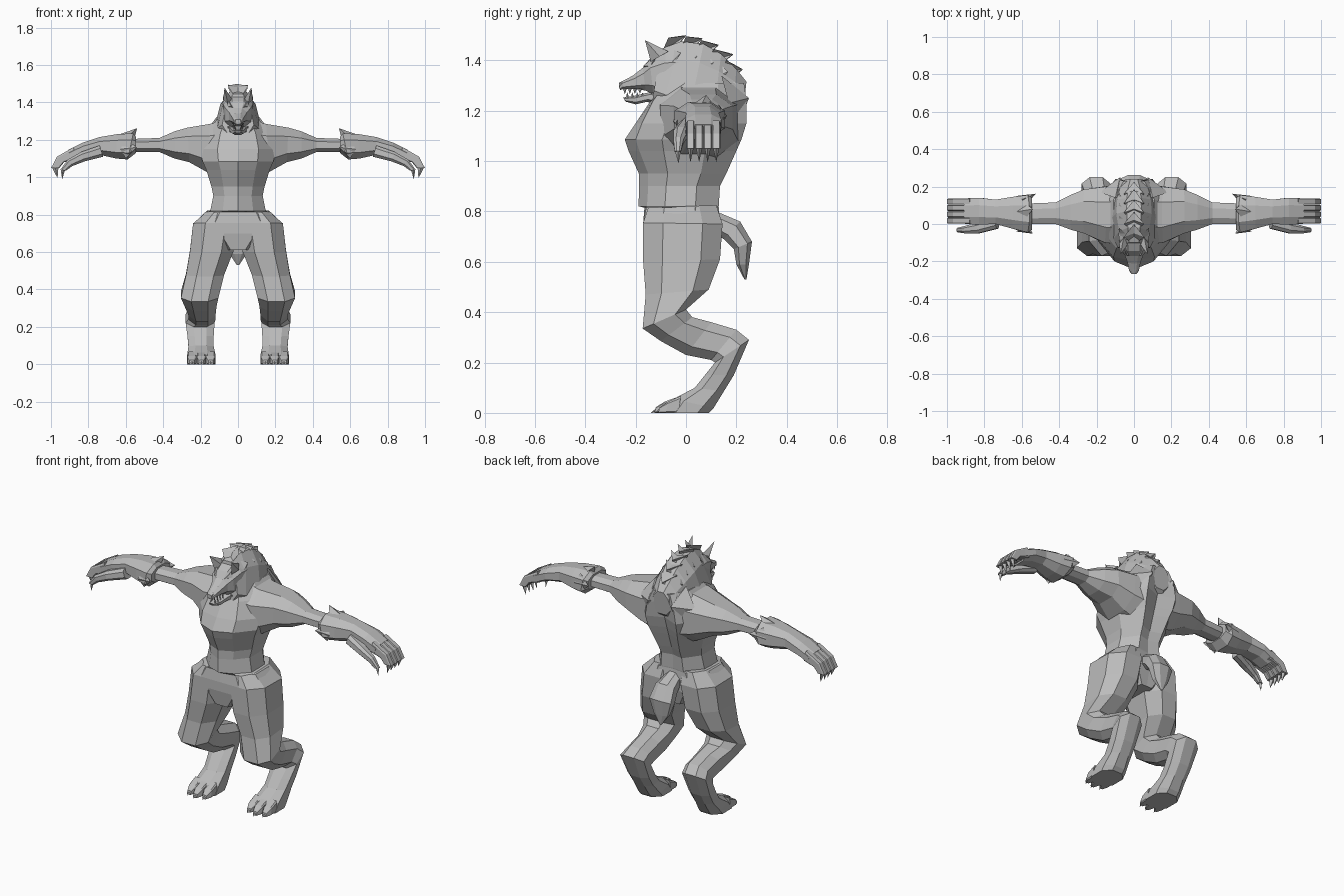
import bpy, bmesh, math
from mathutils import Vector as V

fur = bpy.data.materials.new("grey_fur")
fur.diffuse_color = (0.5, 0.5, 0.5, 1)

OCT = [(-1, -.45), (-1, .45), (-.5, 1), (.5, 1), (1, .45), (1, -.45), (.5, -1), (-.5, -1)]
# Squarer section for fingers, toes and thighs
BOX = [(-1, -.75), (-1, .75), (-.7, 1), (.8, 1), (1, .75), (1, -.75), (.8, -1), (-.7, -1)]
# Narrow crown, wide lower sides (for the mane)
BELL = [(-1, -.3), (-1, .3), (-.55, .72), (.35, 1), (1, .4), (1, -.4), (.35, -1), (-.55, -.72)]


def finish(name, bm, mirror):
    bmesh.ops.recalc_face_normals(bm, faces=bm.faces)
    me = bpy.data.meshes.new(name)
    bm.to_mesh(me)
    bm.free()
    me.materials.append(fur)
    ob = bpy.data.objects.new(name, me)
    bpy.context.collection.objects.link(ob)
    if mirror:
        ob.modifiers.new("mirror", 'MIRROR').use_mirror_merge = False
    return ob


def add_loft(bm, rings):
    vs = [[bm.verts.new(p) for p in r] for r in rings]
    n = len(vs[0])
    for r, s in zip(vs, vs[1:]):
        for i in range(n):
            j = (i + 1) % n
            bm.faces.new((r[i], r[j], s[j], s[i]))
    bm.faces.new(vs[0])
    bm.faces.new(vs[-1])


def loft(name, rings, mirror=False):
    bm = bmesh.new()
    add_loft(bm, rings)
    return finish(name, bm, mirror)


def ring(a, b, side, shape=OCT):
    """Cross-section between edge points a and b, with half-width vector side."""
    c, u = (a + b) / 2, (b - a) / 2
    return [c + u * p + side * q for p, q in shape]


def x_ring(ya, za, yb, zb, x0, x1, shape=OCT):
    m = (x0 + x1) / 2
    return ring(V((m, ya, za)), V((m, yb, zb)), V(((x1 - x0) / 2, 0, 0)), shape)


def y_ring(xa, za, xb, zb, y0, y1, shape=OCT):
    m = (y0 + y1) / 2
    return ring(V((xa, m, za)), V((xb, m, zb)), V((0, (y1 - y0) / 2, 0)), shape)


def spikes(name, items, mirror=False):
    """Four-sided pyramids: base centre, tip, half-width and half-depth vectors."""
    bm = bmesh.new()
    for c, t, w, d in items:
        c, w, d = V(c), V(w), V(d)
        base = [bm.verts.new(p) for p in (c + w, c + d, c - w, c - d)]
        tip = bm.verts.new(t)
        bm.faces.new(base)
        for i in range(4):
            bm.faces.new((base[i], base[(i + 1) % 4], tip))
    return finish(name, bm, mirror)


# Torso: height, front centre, front side, half width, back side, spine
rows = [(.61, -.155, -.155, .07, .11, .11), (.70, -.17, -.17, .17, .135, .13),
        (.755, -.17, -.17, .225, .135, .13), (.815, -.165, -.158, .175, .13, .12),
        (.82, -.188, -.155, .148, .13, .12), (.90, -.187, -.15, .132, .135, .12),
        (.95, -.187, -.15, .142, .16, .135), (1.04, -.228, -.185, .17, .20, .165),
        (1.085, -.243, -.20, .19, .22, .18), (1.15, -.20, -.175, .20, .24, .2),
        (1.24, -.14, -.13, .17, .24, .22), (1.31, -.08, -.08, .11, .23, .23)]
torso = []
for z, fc, fs, w, bs, bc in rows:
    m, d = (fs + bs) / 2, (bs - fs) / 2
    half = [(.55 * w, fs), (w, m - .5 * d), (w, m + .35 * d), (.5 * w, bs)]
    pts = [(0, fc)] + half + [(0, bc)] + [(-x, y) for x, y in reversed(half)]
    torso.append([V((x, y, z)) for x, y in pts])
loft("torso", torso)

# Legs: thigh to knee, back to the hock, then down to the sole
loft("leg", [x_ring(*r) for r in (
    (-.15, .815, .12, .825, .02, .165), (-.17, .755, .145, .75, .0, .24),
    (-.17, .60, .135, .61, .025, .257), (-.16, .47, .09, .49, .075, .278),
    (-.172, .335, .0, .41, .105, .305), (-.10, .285, .025, .38, .115, .285),
    (.0, .23, .10, .36, .12, .265), (.10, .21, .20, .33, .12, .265),
    (.115, .20, .25, .29, .125, .28), (.075, .15, .19, .15, .13, .27),
    (.035, .10, .15, .085, .13, .265), (-.05, .055, .11, .02, .12, .272),
    (-.085, .0, .09, .0, .12, .272))], True)

# Toes and their claws
bm = bmesh.new()
for i in range(3):
    x, y = .146 + .05 * i, -.015 * (i == 1)
    add_loft(bm, [x_ring(-.02, .068, -.03, .0, x - .025, x + .025, BOX),
                  x_ring(-.07 + y, .045, -.08 + y, .0, x - .024, x + .024, BOX),
                  x_ring(-.105 + y, .022, -.11 + y, .0, x - .012, x + .012, BOX)])
finish("toes", bm, True)
spikes("toe_claws", [((.146 + .05 * i, -.10 - .015 * (i == 1), .012),
                      (.146 + .05 * i, -.125 - .015 * (i == 1), 0), (.01, 0, 0), (0, 0, .01))
                     for i in range(3)], True)

# Upper arm from inside the chest to the elbow
loft("upper_arm", [y_ring(*r) for r in (
    (.06, 1.31, .09, 1.0, -.11, .21), (.15, 1.285, .17, 1.03, -.10, .20),
    (.27, 1.265, .26, 1.08, -.05, .185), (.34, 1.245, .34, 1.10, -.03, .155),
    (.42, 1.21, .42, 1.135, .0, .115), (.56, 1.205, .56, 1.135, .0, .11))], True)

# Furry forearm, broad at the elbow, and the palm
loft("forearm", [y_ring(*r) for r in (
    (.545, 1.215, .545, 1.13, -.03, .14), (.56, 1.235, .59, 1.095, -.045, .155),
    (.65, 1.23, .65, 1.10, -.025, .145), (.74, 1.215, .74, 1.12, .0, .13),
    (.83, 1.185, .82, 1.11, -.003, .14), (.91, 1.145, .885, 1.085, .0, .137))], True)
spikes("elbow_tufts", [((.61, .06, 1.20), (.54, .08, 1.262), (0, .07, 0), (.05, 0, .02)),
                       ((.60, .13, 1.17), (.525, .162, 1.18), (0, 0, .055), (.03, .02, 0)),
                       ((.60, -.02, 1.15), (.54, -.052, 1.16), (0, 0, .05), (.03, -.02, 0))], True)

# Four curled fingers and a thumb
bm = bmesh.new()
for i in range(4):
    y = .018 + .034 * i
    add_loft(bm, [y_ring(*r, y - .0165, y + .0165, BOX) for r in (
        (.88, 1.16, .865, 1.10), (.968, 1.11, .93, 1.08), (.999, 1.05, .955, 1.05))])
add_loft(bm, [y_ring(*r) for r in (
    (.74, 1.17, .72, 1.11, -.025, .04), (.84, 1.135, .82, 1.085, -.05, .01),
    (.91, 1.095, .885, 1.06, -.05, -.01), (.95, 1.04, .92, 1.035, -.045, -.02))])
finish("fingers", bm, True)
claws = [((.978, .018 + .034 * i, 1.055), (.965, .018 + .034 * i, .995), (.018, 0, 0), (0, .013, 0))
         for i in range(4)]
claws.append(((.936, -.032, 1.04), (.94, -.03, .99), (.012, 0, 0), (0, .012, 0)))
spikes("finger_claws", claws, True)

# Head with muzzle, nose and open lower jaw
loft("head", [x_ring(ya, za, yb, zb, -w, w) for ya, za, yb, zb, w in (
    (.04, 1.45, .04, 1.22, .09), (-.08, 1.44, -.09, 1.24, .08), (-.145, 1.405, -.13, 1.265, .068),
    (-.172, 1.37, -.16, 1.28, .048), (-.21, 1.34, -.20, 1.285, .035),
    (-.25, 1.318, -.25, 1.286, .026), (-.266, 1.30, -.262, 1.282, .015))])
loft("lower_jaw", [x_ring(ya, za, yb, zb, -w, w) for ya, za, yb, zb, w in (
    (-.08, 1.29, -.09, 1.22, .055), (-.15, 1.272, -.155, 1.235, .04),
    (-.20, 1.26, -.20, 1.225, .03), (-.25, 1.252, -.24, 1.236, .016))])
loft("nose", [x_ring(y, zt, y, zb, -w, w) for y, zt, zb, w in (
    (-.24, 1.324, 1.30, .018), (-.267, 1.310, 1.292, .013))])
teeth = []
for i in range(4):
    y, x = -.243 + .02 * i, .016 + .004 * i
    teeth.append(((x, y, 1.288), (x, y, 1.266), (.005, 0, 0), (0, .008, 0)))
    teeth.append(((x - .003, y + .01, 1.25), (x - .003, y + .01, 1.273), (.005, 0, 0), (0, .008, 0)))
spikes("teeth", teeth, True)
spikes("ears", [((.055, -.105, 1.415), (.072, -.163, 1.48), (.024, 0, 0), (0, .035, .02))], True)
spikes("brows", [((.035, -.15, 1.37), (.058, -.12, 1.42), (.025, .01, .008), (0, -.02, .008))], True)
spikes("cheek_fur", [((.06, -.10, 1.31), (.10, -.03, 1.26), (0, .03, .06), (.02, -.02, 0)),
                     ((.05, -.09, 1.27), (.07, -.08, 1.20), (0, .05, 0), (.025, 0, 0))], True)

# Thick neck and mane running down to the shoulder blades
loft("mane", [x_ring(ya, za, yb, zb, -w, w, BELL) for ya, za, yb, zb, w in (
    (-.10, 1.445, -.14, 1.20, .085), (-.02, 1.475, -.11, 1.16, .11), (.07, 1.465, .0, 1.13, .132),
    (.14, 1.425, .1, 1.12, .125), (.20, 1.365, .18, 1.14, .10), (.24, 1.315, .225, 1.18, .065))])

# Overlapping fur plates along the crest and sides of the mane
crest, locks = [], []
path = [(-.08, 1.44), (-.01, 1.445), (.05, 1.43), (.10, 1.395), (.15, 1.35)]
tips = [(.0, 1.50), (.065, 1.488), (.13, 1.462), (.187, 1.425), (.225, 1.365)]
for i, ((y, z), (ty, tz)) in enumerate(zip(path, tips)):
    crest.append(((0, y, z), (0, ty, tz), (.055, -.01, -.05), (0, .03, .04)))
    crest.append(((0, y, z), (0, ty, tz - .003), (-.055, -.01, -.05), (0, .03, .04)))
    locks.append(((.055 + .006 * i, y - .01, z - .08), (.08, ty - .02, tz - .07),
                  (.02, -.03, -.085), (.022, .01, .01)))
spikes("crest_fur", crest)
spikes("side_fur", locks, True)

# Raised shoulder blades
spikes("shoulder_blades", [((.10, .17, 1.23), (.075, .25, 1.25), (.085, 0, 0), (0, .03, -.11))], True)

# Short hanging tail
loft("tail", [x_ring(*r) for r in (
    (.10, .72, .12, .80, -.045, .045), (.15, .69, .215, .76, -.06, .06),
    (.19, .65, .262, .68, -.07, .07), (.20, .59, .25, .59, -.045, .045),
    (.232, .53, .24, .53, -.006, .006))])
